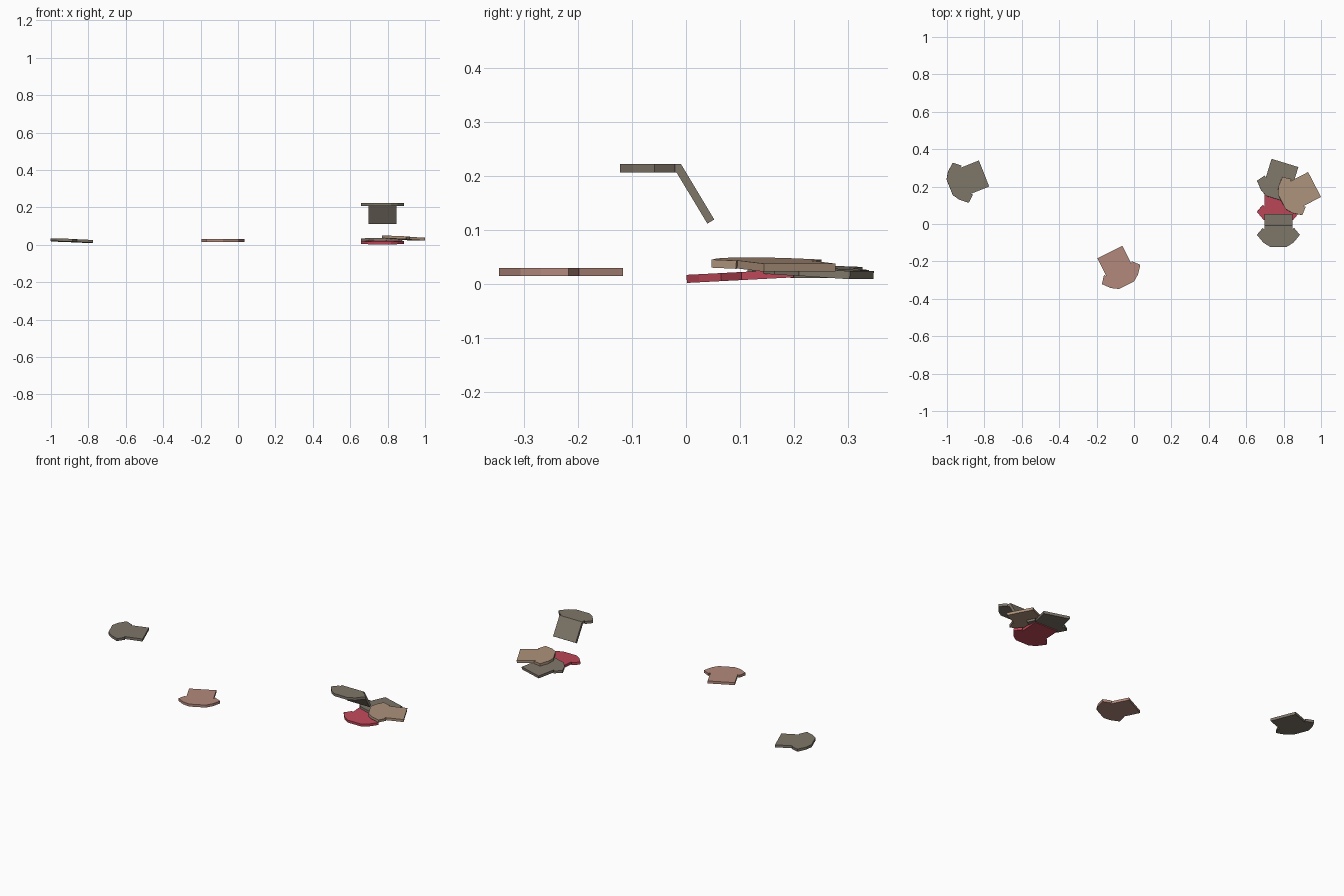
import bpy, bmesh, math
from mathutils import Matrix, Vector

if "Cube" in bpy.data.objects:
    bpy.data.objects.remove(bpy.data.objects["Cube"])

T = 0.0075       # half thickness of the cloth
FOLD = 0.1085    # distance from neck to the fold line

# half outline of a shirt: (half width, distance from neck)
HALF = [(0.045, 0.0), (0.081, 0.023), (0.115, 0.064), (0.083, 0.102),
        (0.075, 0.091), (0.075, FOLD)]


def material(name, rgb):
    m = bpy.data.materials.new(name)
    m.diffuse_color = (*rgb, 1)
    m.use_nodes = True
    m.node_tree.nodes["Principled BSDF"].inputs["Base Color"].default_value = m.diffuse_color
    return m


GREY = material("grey_cloth", (0.21, 0.18, 0.14))
PINK = material("pink_cloth", (0.45, 0.25, 0.20))
RED = material("red_cloth", (0.52, 0.065, 0.10))
TAN = material("tan_cloth", (0.42, 0.29, 0.20))


def shirt(name, mat, matrix, length=0.198, bend=0.0):
    """Flat shirt with its neck at y = 0 and hem at +y; bend drops the lower body."""
    bm = bmesh.new()
    n = len(HALF)
    outline = HALF + [(-x, y) for x, y in reversed(HALF)]
    layers = []
    c, s = math.cos(bend), math.sin(bend)
    for side in (1, -1):
        z = side * T
        vs = []
        for i, (x, y) in enumerate(outline):
            if i in (n - 1, n):                      # mitre along the fold
                y += z * math.tan(bend / 2)
            vs.append(bm.verts.new((x, y, z)))
        d = length - FOLD
        hem = [bm.verts.new((x, FOLD + d * c + z * s, -d * s + z * c))
               for x in (0.075, -0.075)]
        layers.append((vs, hem))
        bm.faces.new(vs)
        bm.faces.new([vs[n - 1], hem[0], hem[1], vs[n]])
    # rim joining the two layers
    loops = [vs[:n] + hem + vs[n:] for vs, hem in layers]
    a, b = loops
    for i in range(len(a)):
        j = (i + 1) % len(a)
        bm.faces.new([a[i], a[j], b[j], b[i]])
    bmesh.ops.recalc_face_normals(bm, faces=bm.faces)
    me = bpy.data.meshes.new(name)
    bm.to_mesh(me)
    bm.free()
    me.materials.append(mat)
    ob = bpy.data.objects.new(name, me)
    ob.matrix_world = matrix
    bpy.context.collection.objects.link(ob)
    return ob


def lying(hem, neck_dir, tilt):
    """Place a shirt by its hem middle, the direction to its neck and a slope."""
    yaw = math.atan2(neck_dir[0], -neck_dir[1])
    return (Matrix.Translation(hem) @ Matrix.Rotation(yaw, 4, 'Z')
            @ Matrix.Rotation(math.radians(tilt), 4, 'X')
            @ Matrix.Translation((0, -0.198, 0)))


# shirts dropped on the floor
shirt("left_shirt", GREY, lying((-0.802, 0.270, 0.018), (-0.93, -0.37), -2.5))
shirt("middle_shirt", PINK, lying((-0.129, -0.150, 0.022), (0.447, -0.894), 0))

# pile of shirts on the right
shirt("pile_bottom_shirt", RED, lying((0.772, 0.199, 0.0195), (0, -1), 3))
shirt("pile_middle_shirt", GREY, lying((0.807, 0.326, 0.016), (-0.294, -0.956), -3.7))
shirt("pile_top_shirt", TAN, lying((0.965, 0.211, 0.030), (-0.887, -0.461), -3.2))

# shirt draped over an edge
shirt("draped_shirt", GREY, Matrix.Translation((0.772, -0.122, 0.2145)),
      length=0.224, bend=math.radians(59))
